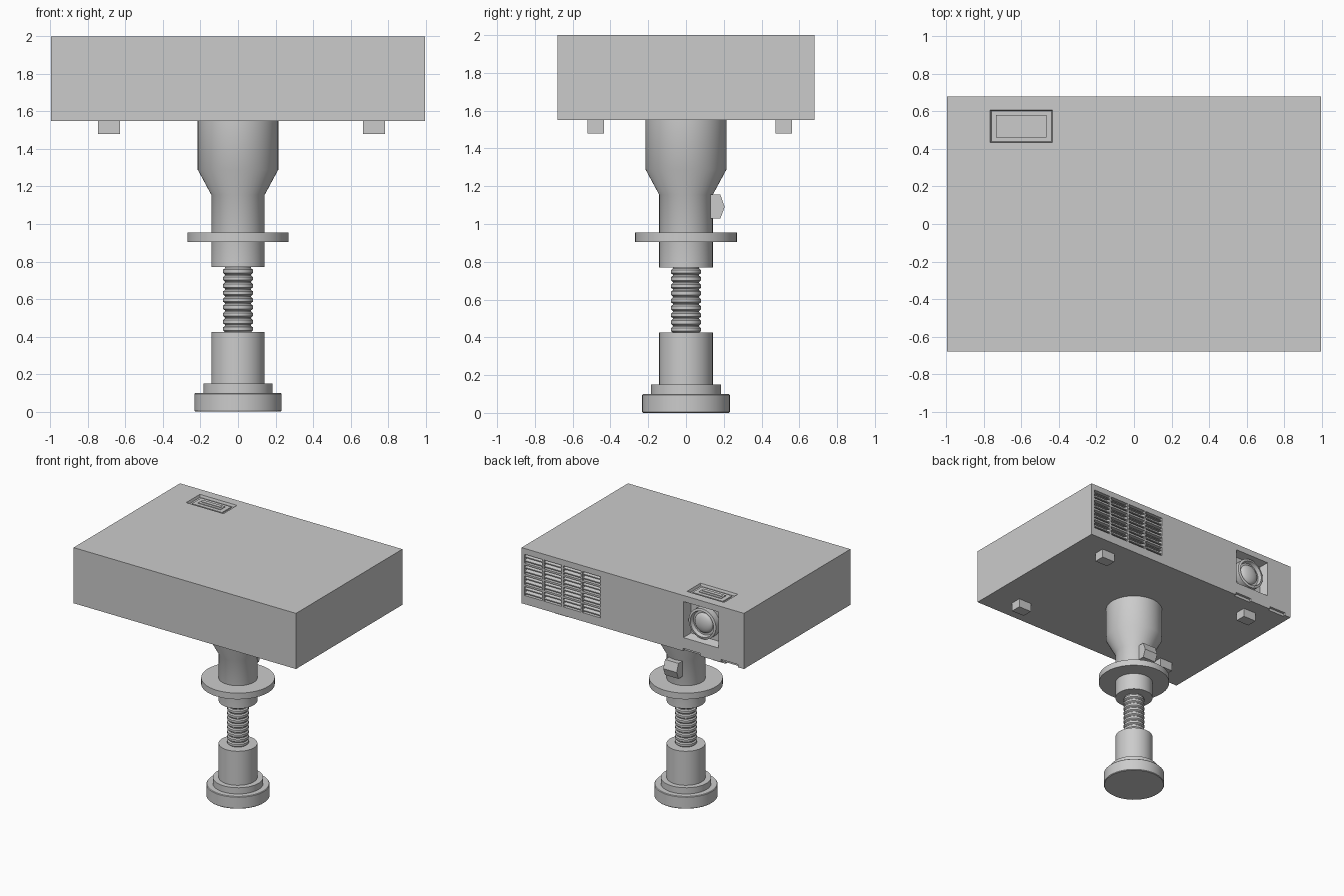
import bpy, bmesh, math
from mathutils import Matrix, Vector

if "Cube" in bpy.data.objects:
    bpy.data.objects.remove(bpy.data.objects["Cube"])


def make_object(name, bm, smooth=False, helper=False):
    bmesh.ops.recalc_face_normals(bm, faces=bm.faces)
    mesh = bpy.data.meshes.new(name)
    bm.to_mesh(mesh)
    bm.free()
    ob = bpy.data.objects.new(name, mesh)
    bpy.context.collection.objects.link(ob)
    if smooth:
        bpy.ops.object.select_all(action='DESELECT')
        ob.select_set(True)
        bpy.context.view_layer.objects.active = ob
        bpy.ops.object.shade_smooth_by_angle(angle=math.radians(30))
    if helper:
        ob.hide_render = True
        ob.hide_set(True)
    return ob


def add_box(bm, x0, x1, y0, y1, z0, z1):
    m = (Matrix.Translation(((x0 + x1) / 2, (y0 + y1) / 2, (z0 + z1) / 2))
         @ Matrix.Diagonal((x1 - x0, y1 - y0, z1 - z0, 1)))
    return bmesh.ops.create_cube(bm, size=1, matrix=m)['verts']


def box(name, *dims):
    bm = bmesh.new()
    add_box(bm, *dims)
    return make_object(name, bm)


def lathe(name, profile, matrix=Matrix(), steps=48):
    """Spin a (radius, height) profile around z, then place it."""
    bm = bmesh.new()
    vs = [bm.verts.new((r, 0, z)) for r, z in profile]
    es = [bm.edges.new(p) for p in zip(vs, vs[1:])]
    bmesh.ops.spin(bm, geom=vs + es, axis=(0, 0, 1), cent=(0, 0, 0),
                   angle=math.tau, steps=steps)
    bmesh.ops.remove_doubles(bm, verts=bm.verts, dist=1e-5)
    bm.transform(matrix)
    return make_object(name, bm, smooth=True)


def prism(name, yz, x0, x1):
    bm = bmesh.new()
    f = bm.faces.new([bm.verts.new((x0, y, z)) for y, z in yz])
    ext = bmesh.ops.extrude_face_region(bm, geom=[f])['geom']
    bmesh.ops.translate(bm, vec=(x1 - x0, 0, 0),
                        verts=[g for g in ext if isinstance(g, bmesh.types.BMVert)])
    return make_object(name, bm)


W, D, Z0, Z1 = 0.995, 0.68, 1.55, 2.0

# projector casing
body = box("projector_body", -W, W, -D, D, Z0, Z1)

# vent grid layout on the lens face
VX, VZ, PX, PZ = 0.29, 1.62, 0.173, 0.087
cells = [(VX + i * PX, VZ + j * PZ) for i in range(4) for j in range(4)]

# pockets cut into the casing: vents, receiver notches, lens, control panel
bm = bmesh.new()
for x, z in cells:
    add_box(bm, x, x + 0.158, D - 0.045, D + 0.05, z, z + 0.072)
for x0, x1 in ((-0.60, -0.45), (-0.94, -0.79)):
    add_box(bm, x0, x1, D - 0.02, D + 0.05, Z0 - 0.05, Z0 + 0.022)
LX, LZ = -0.61, 1.805
for v in add_box(bm, LX - 0.16, LX + 0.16, D - 0.07, D + 0.01, LZ - 0.148, LZ + 0.148):
    if v.co.y < D:
        v.co.x = LX + (v.co.x - LX) * 0.86
        v.co.z = LZ + (v.co.z - LZ) * 0.88
TX, TY = -0.60, 0.52
for v in add_box(bm, TX - 0.17, TX + 0.17, TY - 0.09, TY + 0.09, Z1 - 0.02, Z1 + 0.01):
    if v.co.z < Z1:
        v.co.x = TX + (v.co.x - TX) * 0.94
        v.co.y = TY + (v.co.y - TY) * 0.90
cutter = make_object("pocket_cutter", bm, helper=True)
cut = body.modifiers.new("pockets", 'BOOLEAN')
cut.operation, cut.solver, cut.object = 'DIFFERENCE', 'EXACT', cutter

# slanted vent louvres, two to a cell
bm = bmesh.new()
for x, z in cells:
    for k in (0.012, 0.044):
        for v in add_box(bm, x, x + 0.158, D - 0.044, D - 0.004, z + k, z + k + 0.008):
            v.co.z += 0.014 if v.co.y < D - 0.02 else 0
make_object("vent_louvres", bm)

# lens barrel and glass, facing +y
to_back = Matrix.Translation((LX, D - 0.072, LZ)) @ Matrix.Rotation(-math.pi / 2, 4, 'X')
lathe("lens_barrel", [(0, 0), (0.122, 0), (0.122, 0.055), (0.104, 0.06),
                      (0.096, 0.03), (0.09, 0.03), (0, 0.03)], to_back)
glass = [(0.08 * math.cos(a * math.pi / 16), 0.03 + 0.034 * math.sin(a * math.pi / 16))
         for a in range(8)]
lathe("lens_glass", [(0, 0.02), (0.08, 0.02)] + glass + [(0, 0.064)], to_back)

# stepped control slider in the top pocket
bm = bmesh.new()
add_box(bm, TX - 0.135, TX + 0.135, TY - 0.06, TY + 0.06, Z1 - 0.025, Z1 - 0.010)
add_box(bm, TX - 0.10, TX + 0.10, TY - 0.03, TY + 0.03, Z1 - 0.015, Z1 - 0.005)
add_box(bm, TX - 0.085, TX + 0.085, TY - 0.008, TY + 0.008, Z1 - 0.01, Z1 - 0.001)
make_object("control_slider", bm)

# four feet under the casing
for side, x in (("left", -0.688), ("right", 0.725)):
    for end, y in (("front", -0.478), ("back", 0.517)):
        box(f"foot_{end}_{side}", x - 0.058, x + 0.058, y - 0.043, y + 0.043, 1.48, Z0 + 0.01)

# mounting column
lathe("upper_column", [(0, 1.555), (0.215, 1.555), (0.215, 1.29), (0.142, 1.155),
                       (0.142, 0.77), (0, 0.77)])
lathe("collar_disc", [(0.13, 0.905), (0.27, 0.905), (0.27, 0.955), (0.13, 0.955), (0.13, 0.905)])

# ribbed rod
ribs, low, high = 9, 0.425, 0.77
p = (high - low) / ribs
rod = [(0, low - 0.01), (0.07, low - 0.01)]
for i in range(ribs):
    z = low + i * p
    rod += [(0.07, z), (0.079, z + p * 0.2), (0.079, z + p * 0.65), (0.07, z + p * 0.85)]
lathe("ribbed_rod", rod + [(0.07, high + 0.01), (0, high + 0.01)])

# lower column and stepped base
lathe("base", [(0, 0.425), (0.142, 0.425), (0.142, 0.15), (0.185, 0.15), (0.185, 0.10),
               (0.227, 0.10), (0.232, 0.095), (0.232, 0.005), (0.227, 0), (0, 0)])

# clamp knob on the back of the column
prism("clamp_knob", [(0.11, 1.155), (0.182, 1.155), (0.205, 1.09), (0.182, 1.03), (0.11, 1.03)],
      -0.06, 0.06)
